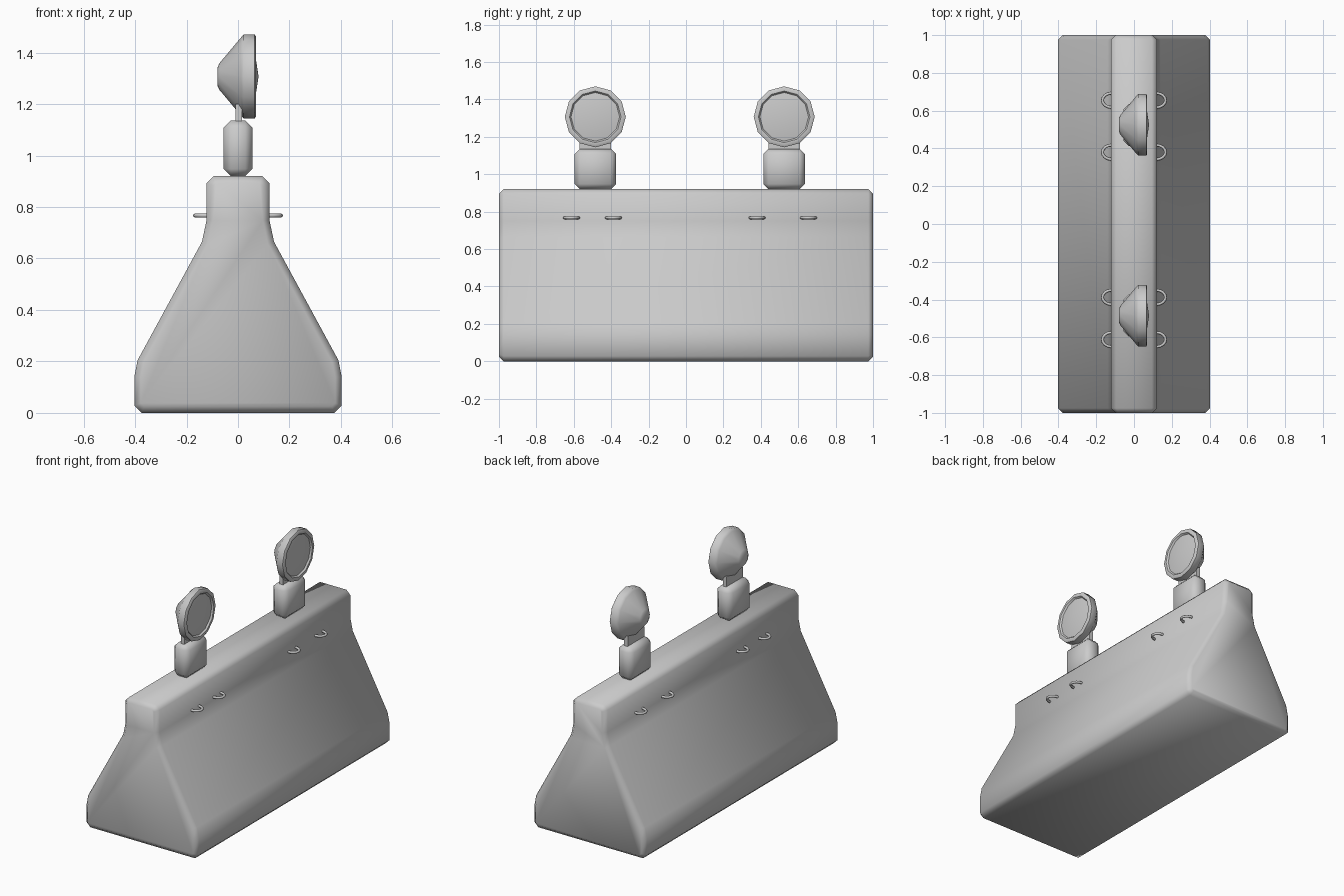
import bpy, bmesh, math
from mathutils import Matrix

if "Cube" in bpy.data.objects:
    bpy.data.objects.remove(bpy.data.objects["Cube"])


def finish(bm, name, angle=None):
    bmesh.ops.recalc_face_normals(bm, faces=bm.faces)
    mesh = bpy.data.meshes.new(name)
    bm.to_mesh(mesh)
    bm.free()
    obj = bpy.data.objects.new(name, mesh)
    bpy.context.collection.objects.link(obj)
    bpy.ops.object.select_all(action='DESELECT')
    obj.select_set(True)
    bpy.context.view_layer.objects.active = obj
    if angle is None:
        bpy.ops.object.shade_smooth()
    else:
        bpy.ops.object.shade_smooth_by_angle(angle=math.radians(angle))
    return obj


def box(name, center, size, bevel=0.0):
    bm = bmesh.new()
    bmesh.ops.create_cube(bm, size=1, matrix=Matrix.Translation(center) @ Matrix.Diagonal((*size, 1)))
    if bevel:
        bmesh.ops.bevel(bm, geom=bm.edges[:], offset=bevel, segments=1, affect='EDGES')
    return finish(bm, name, None if bevel else 30)


# Barrier body: half profile mirrored, extruded along y, end edges chamfered
half = [(0.375, 0), (0.403, 0.028), (0.403, 0.14), (0.39, 0.205),
        (0.14, 0.665), (0.122, 0.75), (0.122, 0.893), (0.095, 0.92)]
profile = half + [(-x, z) for x, z in reversed(half)]
bm = bmesh.new()
cap = bm.faces.new([bm.verts.new((x, -1, z)) for x, z in profile])
ext = bmesh.ops.extrude_face_region(bm, geom=[cap], use_keep_orig=True)
bmesh.ops.translate(bm, vec=(0, 2, 0), verts=[g for g in ext['geom'] if isinstance(g, bmesh.types.BMVert)])
rims = [e for e in bm.edges if abs(e.verts[0].co.y - e.verts[1].co.y) < 0.01]
bmesh.ops.bevel(bm, geom=rims, offset=0.025, segments=1, affect='EDGES')
finish(bm, "barrier_body")


# Lamp head: profile (x, radius) revolved around the x axis
def lamp(name, y, z, sides=12):
    rings = [(-0.08, 0.035), (-0.072, 0.052), (0.01, 0.15), (0.022, 0.163),
             (0.065, 0.163), (0.07, 0.155), (0.07, 0.138), (0.06, 0.13)]
    bm = bmesh.new()
    loops = []
    for x, r in rings:
        loops.append([bm.verts.new((x, y + r * math.cos(a), z + r * math.sin(a)))
                      for a in (2 * math.pi * i / sides for i in range(sides))])
    for a, b in zip(loops, loops[1:]):
        for i in range(sides):
            j = (i + 1) % sides
            bm.faces.new((a[i], a[j], b[j], b[i]))
    bm.faces.new(loops[0])
    tip = bm.verts.new((0.08, y, z))
    for i in range(sides):
        bm.faces.new((loops[-1][i], loops[-1][(i + 1) % sides], tip))
    finish(bm, name, 50)


# Warning lights on top
for tag, y in (("front", -0.485), ("back", 0.525)):
    box(f"{tag}_light_base", (0, y, 1.028), (0.112, 0.222, 0.216), 0.028)
    box(f"{tag}_light_neck", (0.003, y, 1.155), (0.026, 0.17, 0.09))
    lamp(f"{tag}_lamp", y, 1.307)


# Lifting handles: half loops on both sides
def handle(name, side, y, steps=8, sides=8, r=0.008):
    bm = bmesh.new()
    loops = []
    for i in range(steps + 1):
        t = math.pi * (i / steps - 0.5)
        ring = []
        for k in range(sides):
            p = 2 * math.pi * k / sides
            c, s = math.cos(t), math.sin(t)
            ring.append(bm.verts.new((side * (0.118 + c * (0.049 + r * math.cos(p))),
                                      y + s * (0.038 + r * math.cos(p)),
                                      0.767 + r * math.sin(p))))
        loops.append(ring)
    for a, b in zip(loops, loops[1:]):
        for k in range(sides):
            m = (k + 1) % sides
            bm.faces.new((a[k], a[m], b[m], b[k]))
    bm.faces.new(loops[0])
    bm.faces.new(loops[-1])
    finish(bm, name, 60)


for side, tag in ((1, "right"), (-1, "left")):
    for n, y in enumerate((-0.612, -0.388, 0.38, 0.655)):
        handle(f"{tag}_handle_{n + 1}", side, y)
